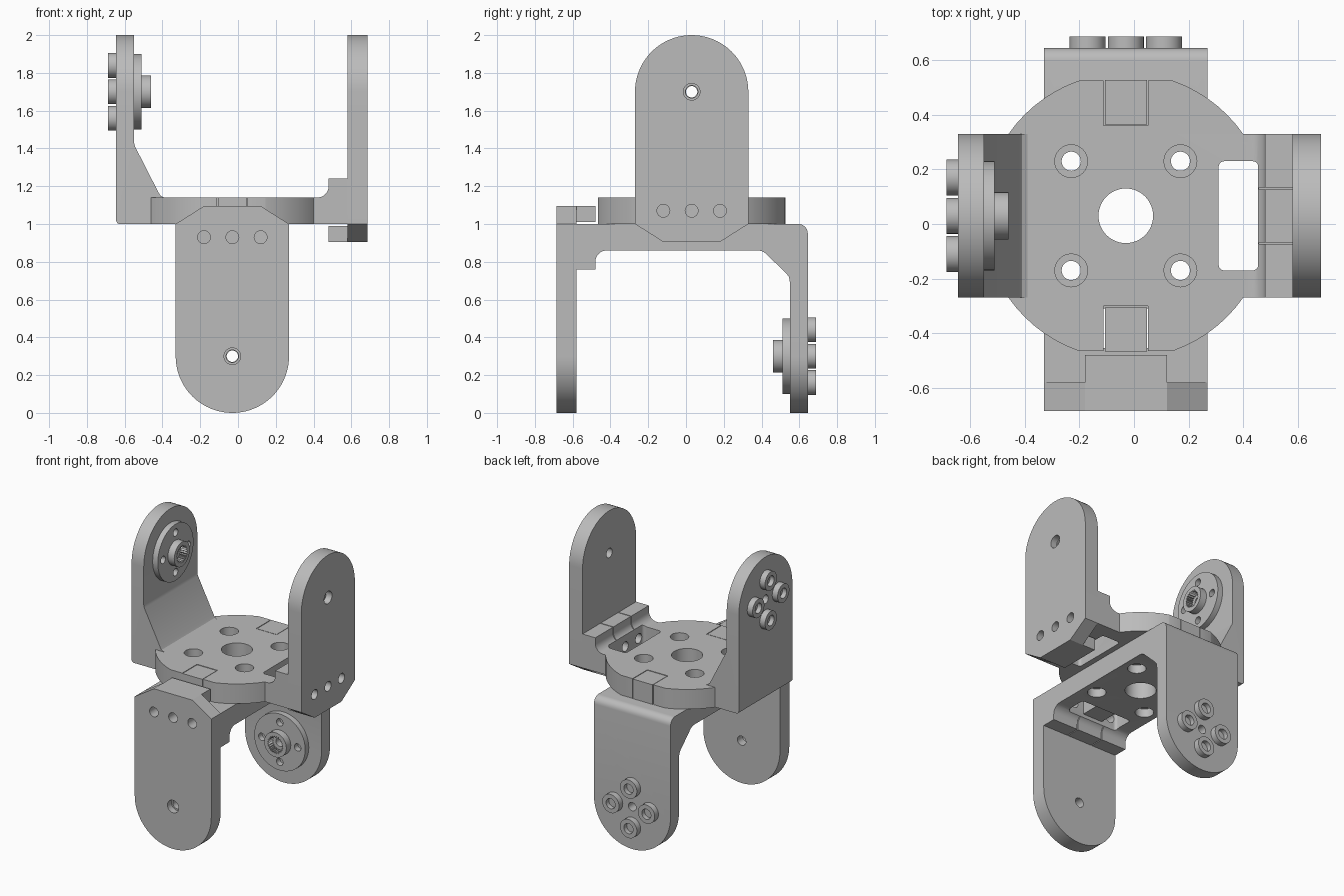
import bpy, bmesh
from math import sin, cos, pi, radians
from mathutils import Matrix

if "Cube" in bpy.data.objects:
    bpy.data.objects.remove(bpy.data.objects["Cube"])

grey = bpy.data.materials.new("light_grey_plastic")
grey.use_nodes = True
GREY = (0.5, 0.5, 0.5, 1)
grey.diffuse_color = GREY
grey.node_tree.nodes["Principled BSDF"].inputs["Base Color"].default_value = GREY


def prism(name, points, axis, lo, hi):
    """Extrude a 2D outline along one axis (0, 1 or 2)."""
    bm = bmesh.new()
    rings = []
    for level in (lo, hi):
        ring = []
        for p in points:
            co = list(p)
            co.insert(axis, level)
            ring.append(bm.verts.new(co))
        rings.append(ring)
        bm.faces.new(ring)
    n = len(points)
    for i in range(n):
        j = (i + 1) % n
        bm.faces.new((rings[0][i], rings[0][j], rings[1][j], rings[1][i]))
    bmesh.ops.recalc_face_normals(bm, faces=bm.faces)
    mesh = bpy.data.meshes.new(name)
    bm.to_mesh(mesh)
    bm.free()
    mesh.materials.append(grey)
    obj = bpy.data.objects.new(name, mesh)
    bpy.context.collection.objects.link(obj)
    return obj


def arc(cx, cy, r, start=0, end=360, steps=32):
    """Points on an arc, angles in degrees."""
    count = steps if end - start == 360 else steps + 1
    angles = [radians(start + (end - start) * i / steps) for i in range(count)]
    return [(cx + r * cos(a), cy + r * sin(a)) for a in angles]


def rect(x0, x1, y0, y1):
    return [(x0, y0), (x1, y0), (x1, y1), (x0, y1)]


def combine(obj, tool, op="DIFFERENCE"):
    """Boolean the tool into obj, then drop the tool."""
    mod = obj.modifiers.new("boolean", "BOOLEAN")
    mod.object, mod.operation, mod.solver = tool, op, "EXACT"
    tool.hide_render = True
    deps = bpy.context.evaluated_depsgraph_get()
    mesh = bpy.data.meshes.new_from_object(obj.evaluated_get(deps))
    obj.modifiers.clear()
    obj.data = mesh
    bpy.data.objects.remove(tool)


def drill(obj, points, axis, lo, hi):
    combine(obj, prism("cutter", points, axis, lo, hi))


def finish(obj, frame):
    """Place the part in the world and smooth its curved faces."""
    obj.data.transform(frame)
    bpy.ops.object.select_all(action="DESELECT")
    obj.select_set(True)
    bpy.context.view_layer.objects.active = obj
    bpy.ops.object.shade_smooth_by_angle(angle=radians(25))


CROSS = [(0.14, 0), (0, 0.14), (-0.14, 0), (0, -0.14)]
PIVOT = 0.7      # height of the joint axis above the mating plane


def bracket(prefix, frame, gusset, corner, with_disc):
    parts = []

    # One-piece base with the gusseted horn arm and the stepped lip
    profile = [(-0.615, 1.1)] + arc(-0.615 + corner, corner, corner, 180, 270, 6)
    profile += [(0.61, 0), (0.61, 0.24), (0.51, 0.24)]
    profile += arc(0.45, 0.2, 0.06, 0, -90, 6)
    profile += gusset + [(-0.52, 1.1)]
    base = prism(prefix + "_base", profile, 1, -0.4, 0.4)
    outline = [(-0.3, -0.1), (0.3, -0.1)] + arc(0, PIVOT, 0.3, 0, 180, 40)
    combine(base, prism("cutter", outline, 0, -1, 1), "INTERSECT")

    # Round turntable with flats and two latch tongues
    if with_disc:
        disc = prism("disc", arc(0, 0, 0.524, steps=72), 2, 0, 0.14)
        combine(disc, prism("cutter", rect(-0.6, 0.6, -0.495, 0.495), 2, -1, 1), "INTERSECT")
        combine(base, disc, "UNION")
        for side, bottom in ((1, 0), (-1, -0.13)):
            v0, v1 = sorted((side * 0.33, side * 0.52))
            drill(base, rect(-0.081, 0.081, v0, v1), 2, -0.1, 0.3)
            v0, v1 = sorted((side * 0.335, side * 0.497))
            tongue = prism("latch_tongue", rect(-0.077, 0.077, v0, v1), 2, 0.0, 0.139)
            parts.append(tongue)
            if bottom:
                parts.append(prism("latch_stem", rect(-0.077, 0.077, -0.48, -0.345), 2, bottom, 0))

    # Centre bore, counterbored corner holes and the rounded window
    drill(base, arc(0, 0, 0.1, steps=48), 2, -0.1, 0.3)
    for u in (-0.2, 0.2):
        for v in (-0.2, 0.2):
            drill(base, arc(u, v, 0.035), 2, -0.1, 0.3)
            drill(base, arc(u, v, 0.06), 2, 0.08, 0.3)
    window = []
    for cu, cv, start in ((0.465, 0.18, 0), (0.36, 0.18, 90), (0.36, -0.18, 180), (0.465, -0.18, 270)):
        window += arc(cu, cv, 0.02, start, start + 90, 5)
    drill(base, window, 2, -0.1, 0.3)

    # Seams that split the lip in three
    for v in (-0.1, 0.1):
        drill(base, rect(0.488, 0.7, v - 0.003, v + 0.003), 2, 0.1, 0.3)

    # Removable plain arm, chamfered at its foot, with a hook under the base
    foot = [(-0.3, 0), (-0.15, -0.095), (0.15, -0.095), (0.3, 0)]
    arm = prism(prefix + "_plain_arm", foot + arc(0, PIVOT, 0.3, 0, 180, 40), 0, 0.61, 0.715)
    drill(arm, arc(0, PIVOT, 0.033), 0, 0.5, 0.8)
    drill(arm, arc(0, PIVOT, 0.044), 0, 0.67, 0.8)
    hook = prism(prefix + "_arm_hook", rect(-0.15, 0.15, -0.095, -0.01), 0, 0.51, 0.61)
    for v in (-0.15, 0, 0.15):
        drill(arm, arc(v, 0.07, 0.034), 0, 0.5, 0.8)
        drill(base, arc(v, 0.07, 0.034), 0, 0.45, 0.8)
    parts += [arm, hook]

    # Servo horn: flange and toothed boss on the inside of the horn arm
    drill(base, arc(0, PIVOT, 0.03), 0, -0.7, -0.5)
    flange = prism(prefix + "_horn_flange", arc(0, PIVOT, 0.2, steps=48), 0, -0.52, -0.48)
    drill(flange, arc(0, PIVOT, 0.03), 0, -0.6, -0.4)
    for v, w in CROSS:
        drill(flange, arc(v, PIVOT + w, 0.026, steps=20), 0, -0.6, -0.4)
    boss = prism(prefix + "_horn_boss", arc(0, PIVOT, 0.087), 0, -0.48, -0.43)
    teeth = []
    for i in range(48):
        r = 0.062 if i % 2 else 0.05
        teeth.append((r * cos(i * pi / 24), PIVOT + r * sin(i * pi / 24)))
    drill(boss, teeth, 0, -0.6, -0.3)
    parts += [flange, boss]

    # Four socket screws on the outside of the horn arm
    for v, w in CROSS:
        screw = prism(prefix + "_horn_screw", arc(v, PIVOT + w, 0.066), 0, -0.657, -0.615)
        drill(screw, arc(v, PIVOT + w, 0.036, steps=20), 0, -0.7, -0.625)
        parts.append(screw)

    for part in parts + [base]:
        finish(part, frame)


# Upper bracket stands up along x; the lower one hangs down along y
place = Matrix.Translation((-0.03, 0.03, 1))
turn = Matrix(((0, -1, 0), (-1, 0, 0), (0, 0, -1))).to_4x4()
tall = [(-0.36, 0.14), (-0.38, 0.15), (-0.39, 0.165), (-0.515, 0.41), (-0.52, 0.43)]
short = [(-0.355, 0.14), (-0.375, 0.145), (-0.39, 0.155), (-0.5, 0.26), (-0.515, 0.28), (-0.52, 0.31)]
bracket("upper", place, tall, 0.02, True)
bracket("lower", place @ turn, short, 0.05, False)
